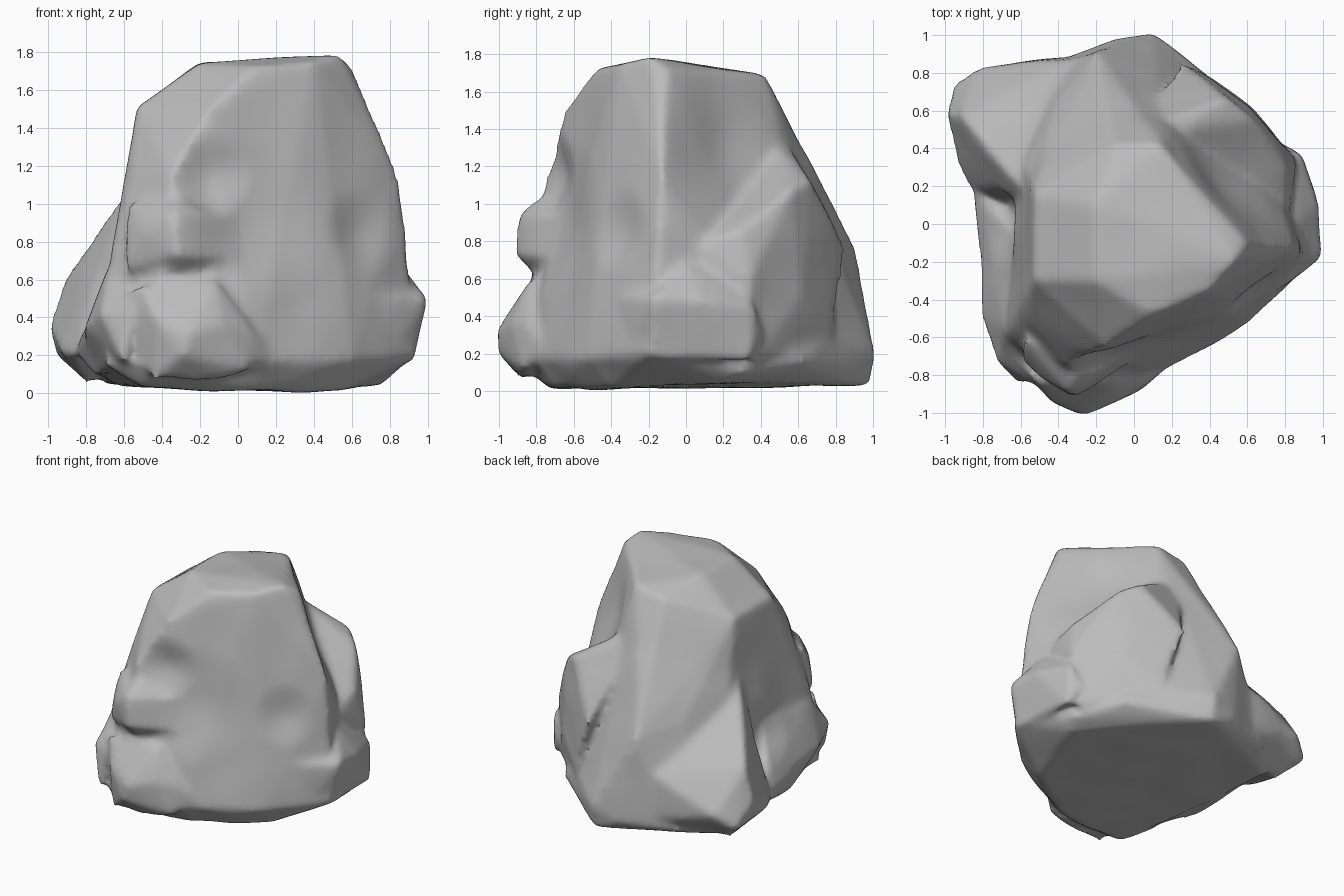
import bpy
import bmesh
from mathutils import Vector, noise

default_cube = bpy.data.objects.get("Cube")
if default_cube:
    bpy.data.objects.remove(default_cube, do_unlink=True)

# Stone material
stone = bpy.data.materials.new("stone_grey")
stone.use_nodes = True
stone_colour = (0.5, 0.5, 0.5, 1)
stone.diffuse_color = stone_colour
shader = next(n for n in stone.node_tree.nodes if n.type == "BSDF_PRINCIPLED")
shader.inputs["Base Color"].default_value = stone_colour
shader.inputs["Roughness"].default_value = 0.9


def add_chunk(rock_mesh, corners):
    """Add one faceted block of stone, wrapped around its corner points."""
    chunk = bmesh.new()
    for corner in corners:
        chunk.verts.new(corner)
    bmesh.ops.convex_hull(chunk, input=chunk.verts[:])
    loose = [vert for vert in chunk.verts if not vert.link_faces]
    bmesh.ops.delete(chunk, geom=loose, context="VERTS")
    bmesh.ops.recalc_face_normals(chunk, faces=chunk.faces[:])
    part = bpy.data.meshes.new("chunk")
    chunk.to_mesh(part)
    chunk.free()
    rock_mesh.from_mesh(part)
    bpy.data.meshes.remove(part)


def press_dent(mesh, centre, radius, depth):
    """Push the surface near a point inward, fading out towards the rim."""
    centre = Vector(centre)
    normals = [vert.normal.copy() for vert in mesh.vertices]
    for vert, normal in zip(mesh.vertices, normals):
        reach = 1 - (vert.co - centre).length / radius
        if reach > 0:
            fade = reach * reach * (3 - 2 * reach)
            vert.co -= normal * depth * fade


# Main mass: flat crown, steep flanks, broad base and underside
crown = [
    (.54, -.2, 1.79), (.6, -.1, 1.72), (.4, -.36, 1.75), (.1, -.48, 1.72),
    (-.2, -.3, 1.74), (-.2, .1, 1.74), (.14, .42, 1.69), (-.1, .42, 1.65),
]
flanks = [
    (-.54, -.3, 1.51), (-.53, .15, 1.51), (-.15, -.65, 1.5), (.02, .53, 1.42),
    (.69, -.13, 1.52), (-.35, -.75, 1.15), (-.56, -.5, 1.15), (-.56, .17, 1.2),
    (-.2, .66, 1.1), (.85, -.13, 1.15), (.89, -.14, .8),
    (-.2, .91, .76), (-.42, .64, .85), (-.68, -.6, .6),
]
base = [
    (.1, -.81, .17), (.61, -.53, .17), (.94, -.2, .2), (.8, .3, .1),
    (.61, .62, .15), (.4, .78, .3), (.1, 1.01, .2), (-.1, .98, .12),
    (-.5, .83, .1), (-.7, 0, .2), (-.7, -.65, .15), (-.45, -.9, .15),
]
underside = [
    (-.5, -.75, .03), (.1, -.7, .01), (.55, -.4, .01),
    (.75, .2, .05), (.1, .98, .03), (-.7, .6, .05),
]

# Back right shoulder: a shelf standing out below the crown wall
back_shoulder = [
    (.5, .67, 1.13), (.63, .56, 1.07), (.27, .5, 1.29), (.05, .52, 1.36),
    (.82, .04, .76), (.8, .3, .86), (.86, .34, .6), (.25, .85, .75),
    (.63, .62, .5), (.4, .79, .3), (.84, .34, .15), (.2, .4, .6),
]

# Broken ledges leaning against the main mass
left_ledge = [
    (-.57, .16, 1.1), (-.8, .38, .73), (-.91, .57, .61), (-1, .58, .36),
    (-.95, .74, .2), (-.82, .83, .3), (-.35, .87, .5), (-.42, .62, .74),
    (-.93, .32, .22), (-.7, .1, .3), (-.87, .2, .2), (-.8, .6, .05),
    (-.2, .9, .15), (-.1, .5, .5), (-.4, .3, .95),
]
front_left_ledge = [
    (-.8, -.5, .35), (-.82, -.05, .3), (-.73, -.73, .42), (-.68, -.55, .66),
    (-.66, -.05, .66), (-.6, -.85, .17), (-.75, -.2, .08), (-.3, -.3, .5),
    (-.85, .2, .22), (-.3, .2, .3), (-.7, .25, .1), (-.55, -.84, .45),
]
right_ledge = [
    (1, -.17, .5), (.98, .1, .48), (.89, .37, .45), (.87, 0, .68),
    (.72, .2, .7), (.9, .35, .15), (.93, -.18, .18), (.5, 0, .4),
    (.81, .42, .3), (.65, -.42, .5), (.8, -.32, .2),
]

# Bulges on the front left corner, one above the other
upper_bulge = [
    (-.34, -.9, .94), (-.32, -.92, .73), (-.58, -.62, 1), (0, -.7, .95),
    (.02, -.74, .7), (-.6, -.72, .65), (-.3, -.7, 1.1), (-.3, -.4, .6),
    (-.48, -.82, .85), (-.3, -.78, .58),
]
lower_bulge = [
    (-.25, -1.01, .32), (-.29, -1.01, .2), (-.44, -.95, .4), (-.08, -.94, .36),
    (-.52, -.84, .58), (-.12, -.83, .6), (-.45, -.9, .07), (-.1, -.86, .07),
    (.05, -.87, .12), (.07, -.84, .34), (-.3, -.4, .3), (.2, -.74, .2),
    (-.65, -.7, .5),
]

rock_mesh = bmesh.new()
main_mass = crown + flanks + base + underside
for corners in (main_mass, back_shoulder, left_ledge, front_left_ledge,
                right_ledge, upper_bulge, lower_bulge):
    add_chunk(rock_mesh, corners)

# Fuse every chunk into one solid and round the breaks slightly
source_mesh = bpy.data.meshes.new("rock_source")
rock_mesh.to_mesh(source_mesh)
rock_mesh.free()
boulder = bpy.data.objects.new("boulder", source_mesh)
bpy.context.collection.objects.link(boulder)
fuse = boulder.modifiers.new("fuse", "REMESH")
fuse.mode = "VOXEL"
fuse.voxel_size = 0.025
weather = boulder.modifiers.new("weather", "SMOOTH")
weather.factor = 0.5
weather.iterations = 8
depsgraph = bpy.context.evaluated_depsgraph_get()
mesh = bpy.data.meshes.new_from_object(boulder.evaluated_get(depsgraph))
boulder.modifiers.clear()
boulder.data = mesh
bpy.data.meshes.remove(source_mesh)
mesh.name = "boulder"

# Hollows worn into the front face, the crown wall and the left gully
press_dent(mesh, (-.15, -.66, 1.15), .25, .06)
press_dent(mesh, (.1, -.65, .9), .45, .05)
press_dent(mesh, (.65, -.35, .85), .25, .03)
press_dent(mesh, (.5, .18, 1.3), .4, .04)
press_dent(mesh, (-.68, 0, .6), .25, .04)

# Uneven weathered surface
normals = [vert.normal.copy() for vert in mesh.vertices]
for vert, normal in zip(mesh.vertices, normals):
    vert.co += normal * noise.noise(vert.co * 3) * 0.012

mesh.materials.clear()
mesh.materials.append(stone)
bpy.context.view_layer.objects.active = boulder
boulder.select_set(True)
bpy.ops.object.shade_smooth_by_angle(angle=0.8)
